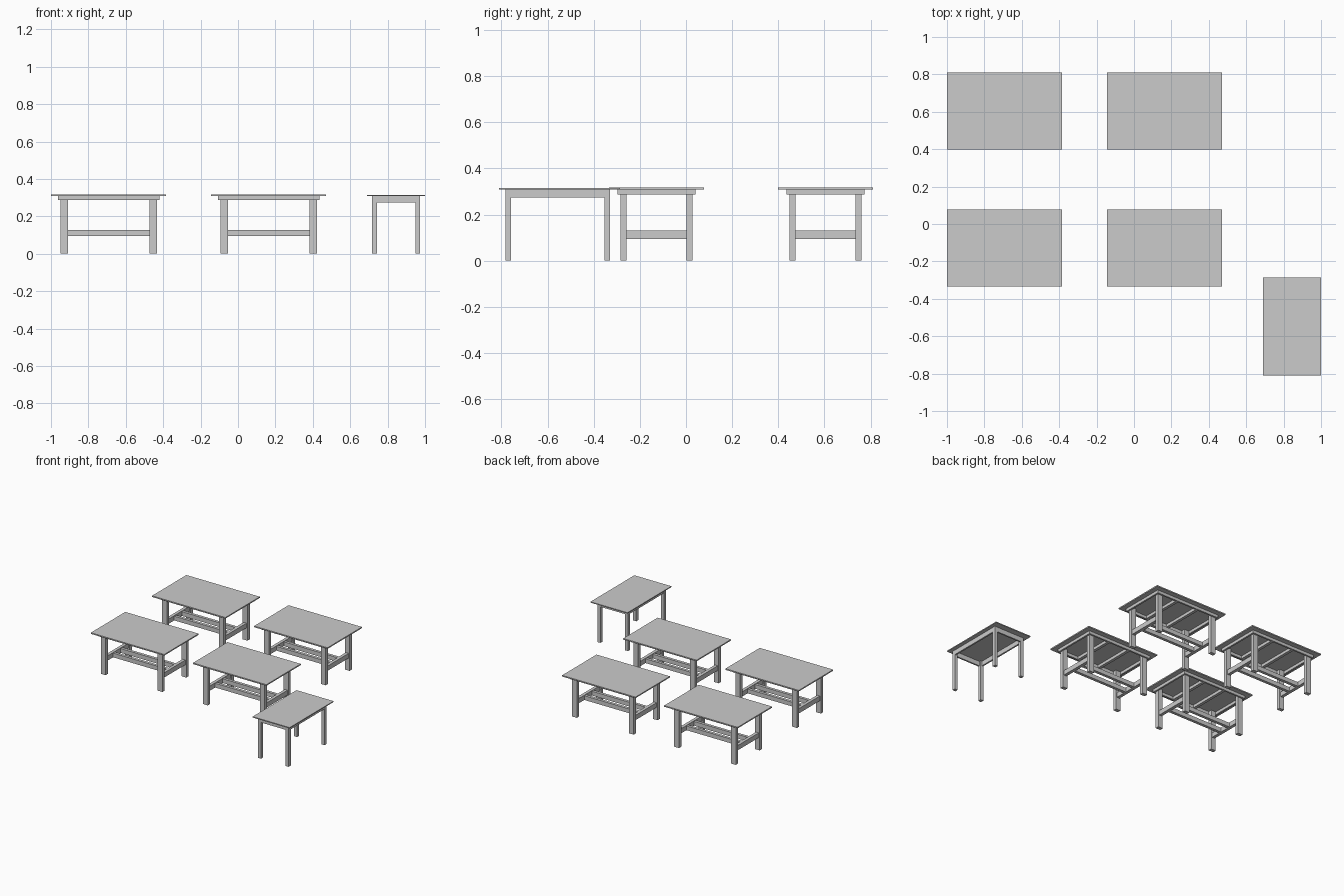
import bpy

if "Cube" in bpy.data.objects:
    bpy.data.objects.remove(bpy.data.objects["Cube"])

grey = bpy.data.materials.new("light grey")
grey.diffuse_color = (0.6, 0.6, 0.6, 1)
grey.use_nodes = True
grey.node_tree.nodes["Principled BSDF"].inputs["Base Color"].default_value = grey.diffuse_color


def box(name, x0, x1, y0, y1, z0, z1):
    """Box from its extents."""
    v = [(x, y, z) for z in (z0, z1) for x, y in ((x0, y0), (x1, y0), (x1, y1), (x0, y1))]
    f = [(3, 2, 1, 0), (4, 5, 6, 7), (0, 1, 5, 4), (1, 2, 6, 5), (2, 3, 7, 6), (3, 0, 4, 7)]
    me = bpy.data.meshes.new(name)
    me.from_pydata(v, [], f)
    me.materials.append(grey)
    ob = bpy.data.objects.new(name, me)
    bpy.context.collection.objects.link(ob)
    return ob


def cbox(name, cx, cy, sx, sy, z0, z1):
    """Box from its centre and size."""
    return box(name, cx - sx / 2, cx + sx / 2, cy - sy / 2, cy + sy / 2, z0, z1)


def large_table(cx, cy):
    top, under, apron = 0.317, 0.308, 0.286
    cbox("tabletop", cx, cy, 0.615, 0.412, under, top)
    for s in (-1, 1):
        # apron frame
        cbox("long_apron", cx, cy + s * 0.163, 0.542, 0.013, apron, under)
        cbox("end_apron", cx + s * 0.2645, cy, 0.013, 0.313, apron, under)
        # battens under the top
        cbox("batten", cx + s * 0.09, cy, 0.022, 0.313, apron, under)
        # legs
        for t in (-1, 1):
            cbox("leg", cx + s * 0.238, cy + t * 0.143, 0.04, 0.027, 0, under)
        # low stretchers
        cbox("end_stretcher", cx + s * 0.238, cy, 0.024, 0.259, 0.095, 0.131)
        cbox("long_stretcher", cx, cy + s * 0.045, 0.452, 0.022, 0.095, 0.127)


for x in (-0.692, 0.164):
    for y in (-0.128, 0.604):
        large_table(x, y)

# small side table
box("small_tabletop", 0.69, 1.0, -0.81, -0.285, 0.308, 0.315)
x0, x1, y0, y1 = 0.717, 0.973, -0.783, -0.329
w = 0.025
for xa in (x0, x1 - w):
    for ya in (y0, y1 - w):
        box("small_leg", xa, xa + w, ya, ya + w, 0, 0.308)
e, t = 0.001, 0.012
for xa in (x0 + e, x1 - t - e):
    box("small_side_apron", xa, xa + t, y0 + w, y1 - w, 0.273, 0.308)
for ya in (y0 + e, y1 - t - e):
    box("small_end_apron", x0 + w, x1 - w, ya, ya + t, 0.273, 0.308)
